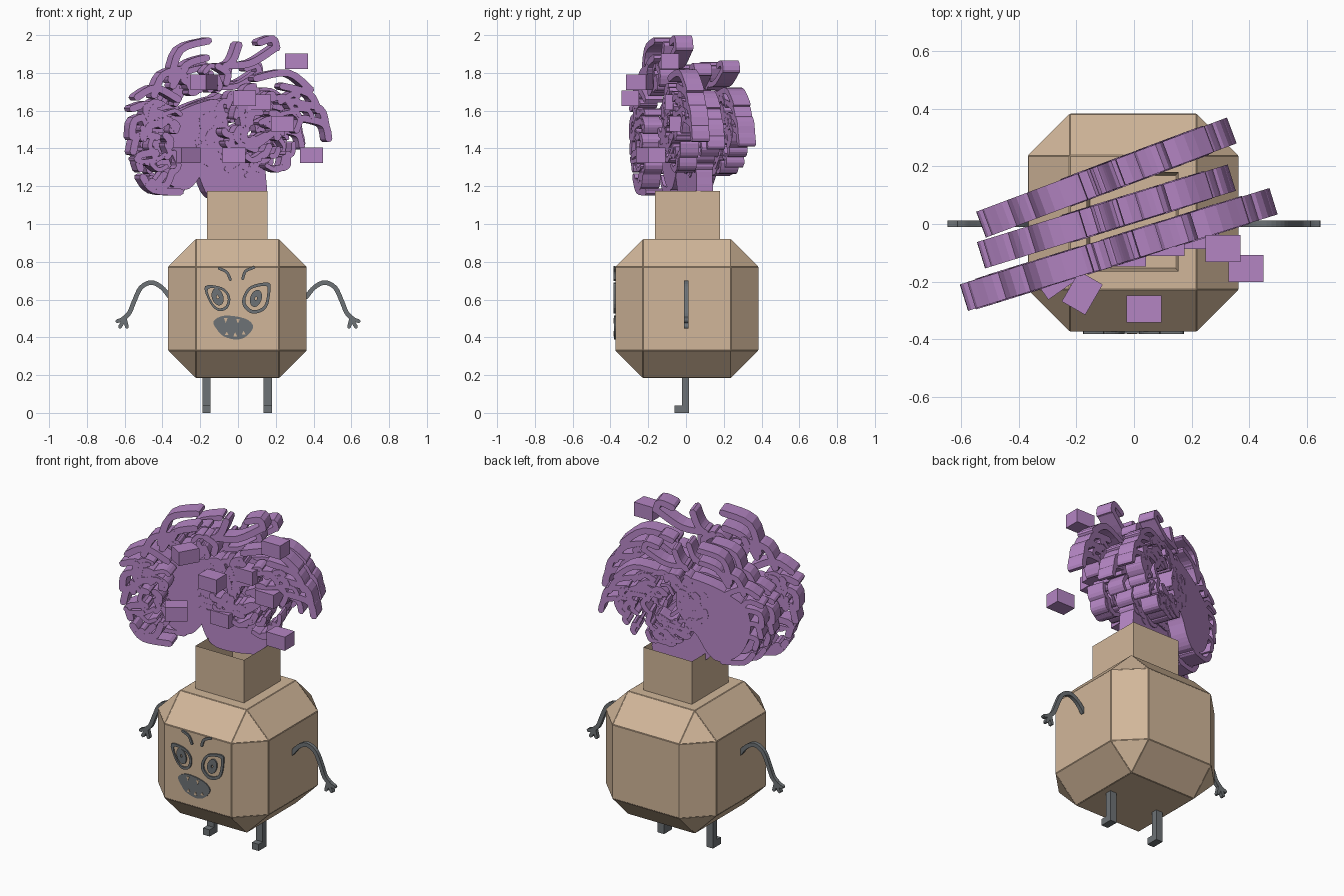
import bpy, bmesh, math, random
from mathutils import Vector

if "Cube" in bpy.data.objects:
    bpy.data.objects.remove(bpy.data.objects["Cube"])
random.seed(4)


def material(name, rgb):
    m = bpy.data.materials.new(name)
    m.use_nodes = True
    m.diffuse_color = (*rgb, 1)
    m.node_tree.nodes["Principled BSDF"].inputs["Base Color"].default_value = (*rgb, 1)
    return m


CARD = material("cardboard tan", (0.64, 0.47, 0.32))
GREY = material("slate grey", (0.155, 0.17, 0.18))
PURPLE = material("purple", (0.455, 0.235, 0.545))


def finish(bm, name, mat):
    bmesh.ops.recalc_face_normals(bm, faces=bm.faces)
    me = bpy.data.meshes.new(name)
    bm.to_mesh(me)
    bm.free()
    me.materials.append(mat)
    ob = bpy.data.objects.new(name, me)
    bpy.context.collection.objects.link(ob)
    return ob


def add_box(bm, lo, hi):
    lo, hi = Vector(lo), Vector(hi)
    vs = bmesh.ops.create_cube(bm, size=1)["verts"]
    bmesh.ops.scale(bm, vec=hi - lo, verts=vs)
    bmesh.ops.translate(bm, vec=(lo + hi) / 2, verts=vs)


def smooth(pts, closed=False, steps=4):
    """Smooth curve through a few points."""
    p = [Vector(q) for q in pts]
    n = len(p)
    pick = (lambda i: p[i % n]) if closed else (lambda i: p[max(0, min(n - 1, i))])
    out = []
    for i in range(n if closed else n - 1):
        a, b, c, d = (pick(i + k) for k in (-1, 0, 1, 2))
        for s in range(steps):
            t = s / steps
            out.append(b + (c - a) * t / 2 + (a - b * 2.5 + c * 2 - d / 2) * t ** 2
                       + ((b - c) * 3 + d - a) * t ** 3 / 2)
    return out if closed else out + [p[-1]]


def prism(bm, pts, front, back):
    """Extrude an outline in x and z along y."""
    rings = [[bm.verts.new((q[0], y, q[1])) for q in pts] for y in (front, back)]
    for r in rings:
        bm.faces.new(r)
    n = len(pts)
    for i in range(n):
        j = (i + 1) % n
        bm.faces.new((rings[0][i], rings[0][j], rings[1][j], rings[1][i]))


def ribbon(bm, pts, width, front, back):
    """Flat strand with rounded ends following a path."""
    path = smooth(pts)
    left, right = [], []
    for i, q in enumerate(path):
        d = (path[min(i + 1, len(path) - 1)] - path[max(i - 1, 0)]).normalized()
        side = Vector((-d.y, d.x)) * width / 2
        left.append(q + side)
        right.append(q - side)
    cap = (path[-1] - path[-2]).normalized() * width * 0.4
    tail = (path[0] - path[1]).normalized() * width * 0.4
    tip = [left[-1].lerp(right[-1], t) + cap for t in (0.25, 0.75)]
    root = [right[0].lerp(left[0], t) + tail for t in (0.25, 0.75)]
    prism(bm, left + tip + right[::-1] + root, front, back)


# Faceted cardboard body with fine panel seams
bm = bmesh.new()
add_box(bm, (-0.368, -0.373, 0.186), (0.362, 0.382, 0.918))
bmesh.ops.bevel(bm, geom=bm.edges[:], offset=0.145, segments=1, affect='EDGES')
bmesh.ops.inset_individual(bm, faces=bm.faces[:], thickness=0.003, depth=0.0015)
finish(bm, "body", CARD)

# Open box neck
bm = bmesh.new()
add_box(bm, (-0.165, -0.165, 0.91), (0.155, 0.18, 1.176))
top = max(bm.faces, key=lambda f: f.calc_center_median().z)
bmesh.ops.inset_individual(bm, faces=[top], thickness=0.016)
bmesh.ops.translate(bm, vec=(0, 0, -0.24), verts=top.verts)
finish(bm, "neck", CARD)

# Legs with toes pointing forward
for name, x in (("right_leg", -0.167), ("left_leg", 0.157)):
    bm = bmesh.new()
    add_box(bm, (x - 0.022, -0.022, 0.035), (x + 0.022, 0.015, 0.2))
    add_box(bm, (x - 0.022, -0.06, 0), (x + 0.022, 0.015, 0.04))
    finish(bm, name, GREY)

# Flat bent arms with three fingers
ARM = [(0.36, 0.612), (0.405, 0.665), (0.46, 0.69), (0.515, 0.662),
       (0.55, 0.59), (0.575, 0.53), (0.605, 0.5)]
TIPS = [(0.64, 0.485), (0.625, 0.455), (0.588, 0.455)]
for name, s in (("left_arm", 1), ("right_arm", -1)):
    bm = bmesh.new()
    ribbon(bm, [(s * x, z) for x, z in ARM], 0.024, -0.01, 0.012)
    for x, z in TIPS:
        ribbon(bm, [(s * 0.6, 0.505), (s * (x + 0.6) / 2, z / 2 + 0.25), (s * x, z)],
               0.02, -0.01, 0.012)
    finish(bm, name, GREY)

# Face details as thin plates and rings
BACK, FRONT = -0.374, -0.3825


def ring(name, outline, inner):
    """Flat closed band between an outline and its shrunken copy."""
    outer = smooth(outline, True)
    c = sum(outer, Vector((0, 0))) / len(outer)
    n = len(outer)
    bm = bmesh.new()
    loops = [[bm.verts.new((q.x, y, q.y)) for q in (c + (p - c) * k for p in outer)]
             for k, y in ((1, BACK), (1, FRONT), (inner, FRONT), (inner, BACK))]
    for a, b in zip(loops, loops[1:] + loops[:1]):
        for i in range(n):
            j = (i + 1) % n
            bm.faces.new((a[i], a[j], b[j], b[i]))
    finish(bm, name, GREY)


def oval(x, z, rx, rz, lean):
    turns = [k * math.tau / 10 for k in range(10)]
    return [(x + rx * math.cos(t) + lean * math.sin(t), z + rz * math.sin(t)) for t in turns]


EYES = {
    "right_eye": ([(-0.175, 0.67), (-0.085, 0.665), (-0.042, 0.615), (-0.055, 0.555),
                   (-0.105, 0.54), (-0.15, 0.585)], (-0.108, 0.614), -0.008),
    "left_eye": ([(0.025, 0.61), (0.065, 0.67), (0.16, 0.69), (0.172, 0.65),
                  (0.15, 0.555), (0.08, 0.525), (0.03, 0.56)], (0.095, 0.606), 0.008),
}
for name, (rim, (px, pz), lean) in EYES.items():
    ring(name + "_rim", rim, 0.78)
    ring(name + "_pupil", oval(px, pz, 0.031, 0.045, lean), 0.2)

for name, pts in (("right_brow", [(-0.1, 0.765), (-0.06, 0.745), (-0.04, 0.705)]),
                  ("left_brow", [(0.025, 0.71), (0.04, 0.75), (0.085, 0.77)])):
    bm = bmesh.new()
    ribbon(bm, pts, 0.015, FRONT, BACK)
    finish(bm, name, GREY)

bm = bmesh.new()
prism(bm, smooth([(-0.13, 0.485), (-0.07, 0.515), (0.035, 0.5), (0.08, 0.46), (0.05, 0.41),
                  (-0.005, 0.388), (-0.075, 0.405), (-0.11, 0.44)], True), FRONT + 0.002, BACK)
finish(bm, "mouth", GREY)
bm = bmesh.new()
for x, z, h in [(-0.065, 0.502, -0.026), (0.0, 0.498, -0.026),
                (-0.06, 0.412, 0.018), (-0.015, 0.405, 0.022), (0.03, 0.416, 0.018)]:
    prism(bm, [(x - 0.01, z), (x + 0.01, z), (x, z + h)], FRONT, BACK)
finish(bm, "teeth", CARD)

# Hair: curly slabs standing at three depths
CORE = [(-0.22, 1.23), (-0.3, 1.17), (-0.43, 1.23), (-0.5, 1.4), (-0.48, 1.57), (-0.36, 1.67),
        (-0.2, 1.74), (-0.07, 1.75), (-0.02, 1.57), (-0.08, 1.43), (-0.16, 1.34)]
ROOT = [(-0.1, 1.1), (0.2, 1.1), (0.23, 1.25), (0.18, 1.4), (-0.05, 1.6), (-0.22, 1.4), (-0.2, 1.24)]
CURLS = [
    ((-0.37, 1.76), (-0.32, 1.92), (-0.17, 1.97)), ((-0.36, 1.73), (-0.29, 1.84), (-0.18, 1.88)),
    ((-0.46, 1.68), (-0.41, 1.79), (-0.3, 1.82)), ((-0.55, 1.67), (-0.45, 1.72), (-0.33, 1.66)),
    ((-0.575, 1.61), (-0.48, 1.63), (-0.42, 1.52)), ((-0.575, 1.46), (-0.56, 1.55), (-0.46, 1.57)),
    ((-0.57, 1.38), (-0.54, 1.47), (-0.44, 1.46)), ((-0.53, 1.29), (-0.54, 1.36), (-0.45, 1.38)),
    ((-0.52, 1.25), (-0.46, 1.18), (-0.32, 1.17)), ((-0.09, 1.82), (-0.04, 1.87), (-0.01, 1.95)),
    ((-0.08, 1.84), (0.05, 1.85), (0.18, 1.93)), ((0.1, 1.96), (0.17, 1.98), (0.19, 1.93)),
    ((0.08, 1.77), (0.25, 1.8), (0.37, 1.71)), ((0.22, 1.73), (0.36, 1.69), (0.41, 1.6)),
    ((0.3, 1.64), (0.42, 1.61), (0.45, 1.52)), ((0.33, 1.56), (0.44, 1.53), (0.465, 1.45)),
]
HUB, BASE = -0.06, 1.15


def hair_slab(name, cx, cy, angle, size, floor, solids, patches):
    bm = bmesh.new()
    local = lambda pts: [(x - HUB, z - BASE) for x, z in pts]
    half = 0.048
    for i, outline in enumerate(solids):
        prism(bm, smooth(local(outline), True), i * 0.003 - half, half - i * 0.003)
    for c in CURLS:
        ribbon(bm, local(c), 0.037, -half, half)
    # short loose curls scattered in oval patches
    for count, px, pz, rx, rz in patches:
        for _ in range(count):
            a, r = random.uniform(-math.pi, math.pi), math.sqrt(random.uniform(0.02, 1))
            m = Vector((px + rx * r * math.cos(a), pz + rz * r * math.sin(a)))
            t, l = a - 1.2 + random.uniform(-0.7, 0.7), random.uniform(0.025, 0.06)
            d, n = Vector((math.cos(t), math.sin(t))) * l, Vector((math.cos(a), math.sin(a))) * l * 0.6
            ribbon(bm, local([m - d, m + n, m + d]), random.uniform(0.022, 0.038),
                   -half - random.uniform(0, 0.004), half + random.uniform(0, 0.004))
    ob = finish(bm, name, PURPLE)
    ob.location = (cx, cy, floor)
    ob.rotation_euler.z = math.radians(angle)
    ob.scale = (size / math.cos(math.radians(angle)), 1, size)


RIGHT_SIDE = (80, 0.07, 1.52, 0.28, 0.25)
hair_slab("front_hair", -0.058, -0.09, 17.3, 1.0, 1.15, [],
          [(26, -0.43, 1.44, 0.09, 0.22), (45, 0.14, 1.5, 0.21, 0.2), (10, -0.2, 1.78, 0.14, 0.05)])
hair_slab("middle_hair", -0.1, 0.025, 17.2, 0.81, 1.165, [CORE, ROOT], [RIGHT_SIDE])
hair_slab("back_hair", -0.1, 0.16, 20.6, 0.81, 1.18, [CORE], [RIGHT_SIDE])

# Loose blocks in the hair
BLOCKS = [(0.035, -0.295, 1.665, 0), (0.31, -0.085, 1.862, 0), (0.39, -0.155, 1.365, 0),
          (-0.18, -0.24, 1.75, 60), (0.115, -0.065, 1.645, 0), (-0.02, -0.1, 1.365, 0),
          (-0.275, -0.19, 1.365, 35), (0.235, -0.04, 1.53, 0)]
for i, (x, y, z, turn) in enumerate(BLOCKS):
    bm = bmesh.new()
    add_box(bm, (-0.061, -0.047, -0.041), (0.061, 0.047, 0.041))
    ob = finish(bm, f"hair_block_{i}", PURPLE)
    ob.location = (x, y, z)
    ob.rotation_euler.z = math.radians(turn)
